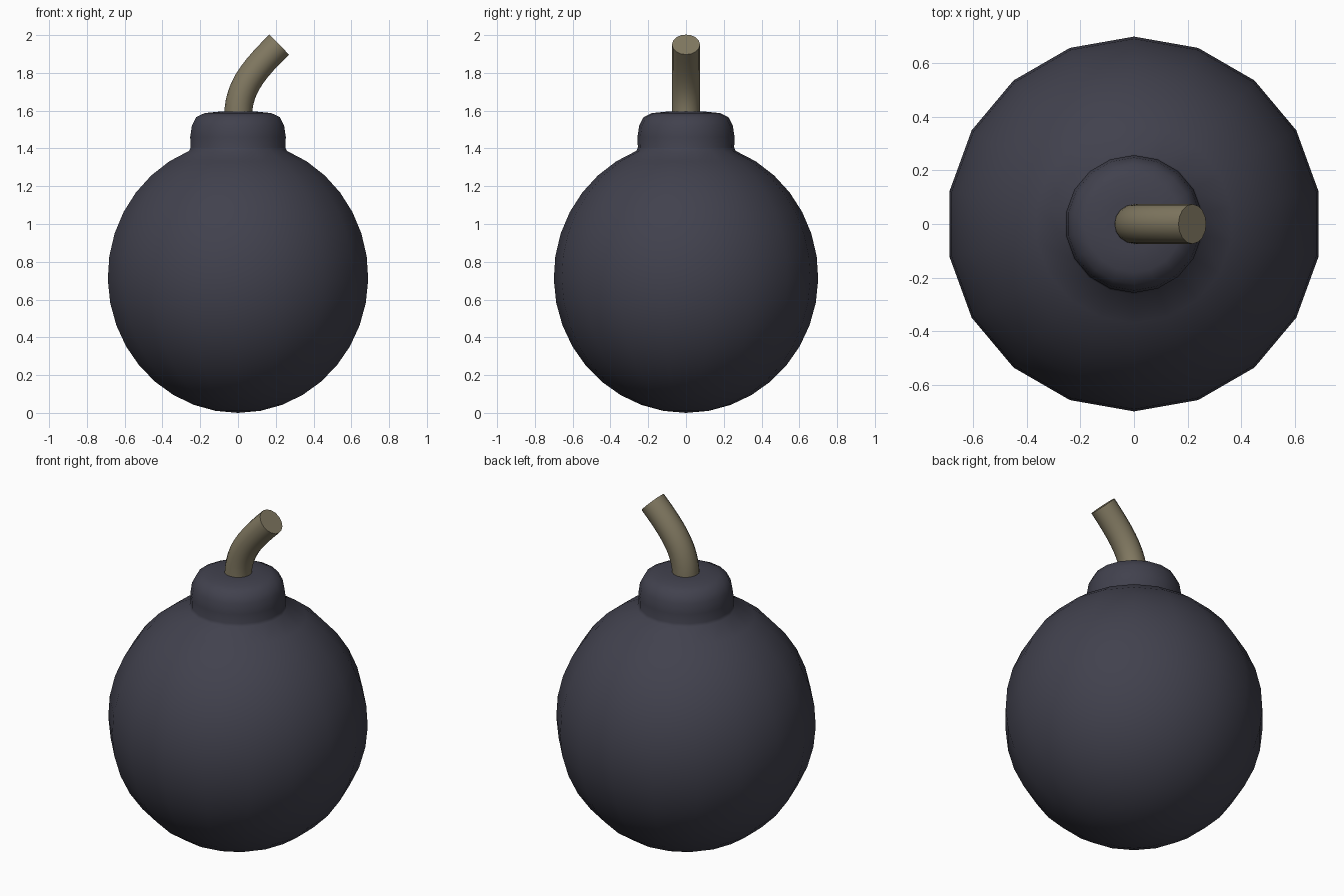
import bpy, bmesh, math
from mathutils import Vector

if "Cube" in bpy.data.objects:
    bpy.data.objects.remove(bpy.data.objects["Cube"])


def finish(bm, name, color, angle):
    bmesh.ops.recalc_face_normals(bm, faces=bm.faces)
    mesh = bpy.data.meshes.new(name)
    bm.to_mesh(mesh)
    bm.free()
    obj = bpy.data.objects.new(name, mesh)
    bpy.context.collection.objects.link(obj)
    mat = bpy.data.materials.new(name + "_color")
    mat.diffuse_color = color
    mat.use_nodes = True
    mat.node_tree.nodes["Principled BSDF"].inputs["Base Color"].default_value = mat.diffuse_color
    mesh.materials.append(mat)
    bpy.ops.object.select_all(action='DESELECT')
    obj.select_set(True)
    bpy.context.view_layer.objects.active = obj
    bpy.ops.object.shade_smooth_by_angle(angle=math.radians(angle))
    return obj


def skin(bm, rings, bottom=None, top=None):
    """Join rings of points with quads; close ends with a fan or a flat cap."""
    rows = [[bm.verts.new(p) for p in ring] for ring in rings]
    n = len(rows[0])
    for a, b in zip(rows, rows[1:]):
        for i in range(n):
            j = (i + 1) % n
            bm.faces.new((a[i], a[j], b[j], b[i]))
    for row, tip in ((rows[0], bottom), (rows[-1], top)):
        if tip is None:
            bm.faces.new(row)
        else:
            v = bm.verts.new(tip)
            for i in range(n):
                bm.faces.new((row[i], row[(i + 1) % n], v))


# Round shell with a rounded collar on top, lathed as one surface
SIDES, R, H = 18, 0.70, 0.72
profile = []
for k in range(1, 17):
    t = math.radians(158) * k / 16
    profile.append((R * math.sin(t), H - H * math.cos(t)))
profile += [(0.255, 1.405), (0.257, 1.46), (0.248, 1.52), (0.225, 1.565),
            (0.18, 1.587), (0.10, 1.595)]
rings = []
for r, z in profile:
    angles = [2 * math.pi * i / SIDES - math.pi / 2 for i in range(SIDES)]
    rings.append([(r * math.cos(a), r * math.sin(a), z) for a in angles])
bm = bmesh.new()
skin(bm, rings, (0, 0, 0), (0, 0, 1.595))
finish(bm, "bomb_shell", (0.053, 0.053, 0.075, 1), 80)

# Bent fuse: circle swept along a cubic path in the xz plane
P = [Vector(p) for p in ((0, 0, 1.56), (0, 0, 1.71), (0.065, 0, 1.80), (0.218, 0, 1.95))]
FUSE_R, FUSE_SIDES, STEPS = 0.074, 16, 10
rings = []
for k in range(STEPS + 1):
    t = k / STEPS
    u = 1 - t
    c = P[0] * u**3 + P[1] * 3 * u * u * t + P[2] * 3 * u * t * t + P[3] * t**3
    d = ((P[1] - P[0]) * u * u + (P[2] - P[1]) * 2 * u * t + (P[3] - P[2]) * t * t).normalized()
    side = Vector((d.z, 0, -d.x))
    ring = []
    for i in range(FUSE_SIDES):
        a = 2 * math.pi * i / FUSE_SIDES
        ring.append(c + side * FUSE_R * math.cos(a) + Vector((0, 1, 0)) * FUSE_R * math.sin(a))
    rings.append(ring)
bm = bmesh.new()
skin(bm, rings)
finish(bm, "fuse", (0.22, 0.19, 0.12, 1), 40)
